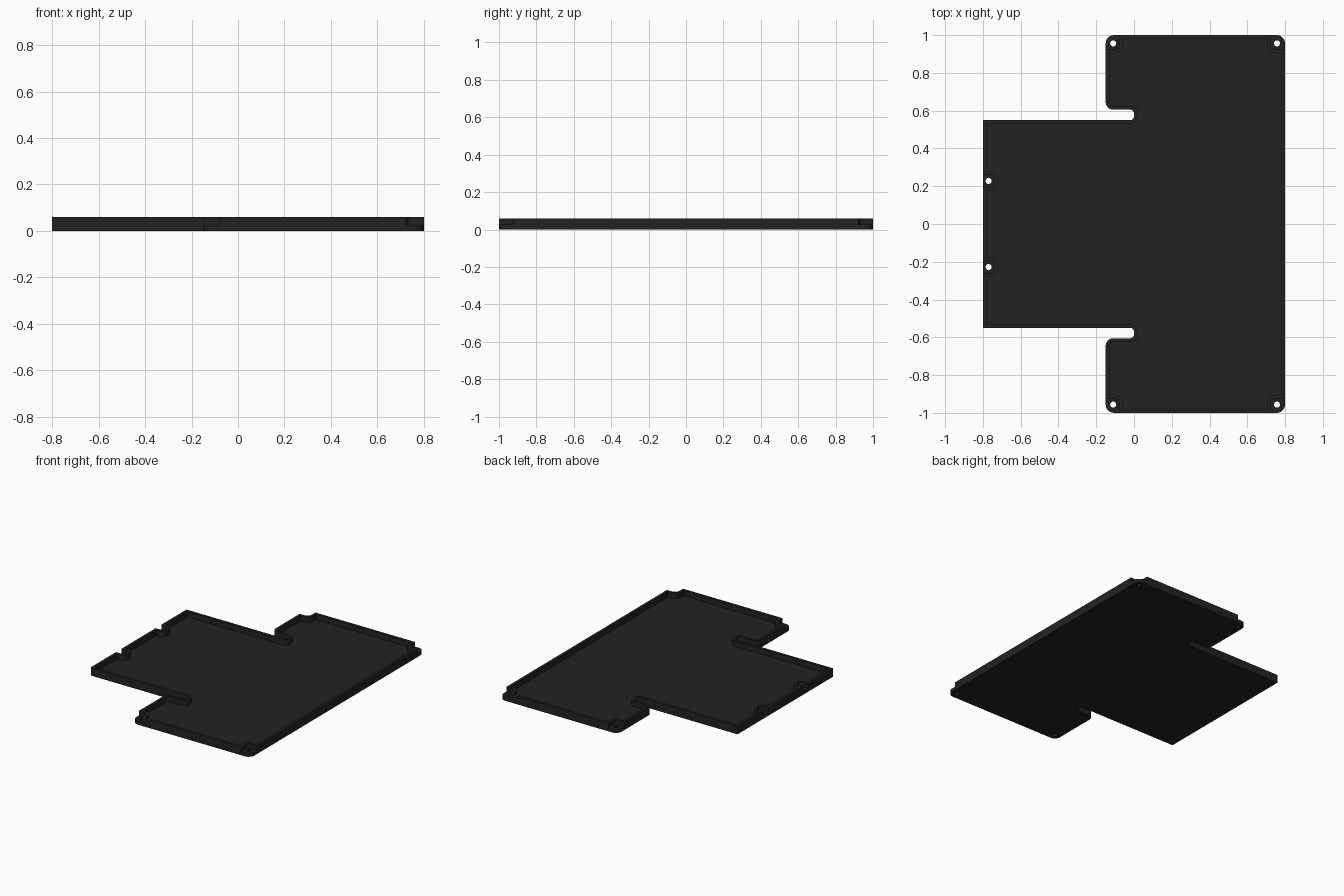
import bpy, bmesh, math
from mathutils import Vector

if "Cube" in bpy.data.objects:
    bpy.data.objects.remove(bpy.data.objects["Cube"])

HEIGHT, FLOOR, STEP, WALL = 0.06, 0.02, 0.026, 0.02

charcoal = bpy.data.materials.new("charcoal")
charcoal.diffuse_color = (0.016, 0.016, 0.016, 1)
charcoal.use_nodes = True
charcoal.node_tree.nodes["Principled BSDF"].inputs["Base Color"].default_value = charcoal.diffuse_color


def prism(name, pts, z0, z1):
    """Extrude a counter-clockwise outline from z0 to z1."""
    bm = bmesh.new()
    face = bm.faces.new([bm.verts.new((x, y, z0)) for x, y in pts])
    top = bmesh.ops.extrude_face_region(bm, geom=[face])["geom"]
    bmesh.ops.translate(bm, vec=(0, 0, z1 - z0),
                        verts=[v for v in top if isinstance(v, bmesh.types.BMVert)])
    bmesh.ops.recalc_face_normals(bm, faces=bm.faces)
    mesh = bpy.data.meshes.new(name)
    bm.to_mesh(mesh)
    bm.free()
    mesh.materials.append(charcoal)
    obj = bpy.data.objects.new(name, mesh)
    bpy.context.collection.objects.link(obj)
    return obj


def rounded(corners, inset=0.0, steps=8):
    """Round each (x, y, radius) corner, after moving every side inwards."""
    out, n = [], len(corners)
    for i, (x, y, r) in enumerate(corners):
        p = Vector((x, y))
        a = (p - Vector(corners[i - 1][:2])).normalized()
        b = (Vector(corners[(i + 1) % n][:2]) - p).normalized()
        turn = 1 if a.x * b.y - a.y * b.x > 0 else -1
        p = p + inset * Vector((-a.y - b.y, a.x + b.x))
        r = max(r - turn * inset, 0) if r else 0
        if r < 1e-4:
            out.append(p)
            continue
        centre = p - a * r + b * r
        for k in range(steps + 1):
            t = k / steps * math.pi / 2
            out.append(centre - b * r * math.cos(t) + a * r * math.sin(t))
    return out


def boss_outline(x, y, sx, sy, r, reach=0.06, n=32):
    """Circle stretched outwards past the plate edge along sx and sy."""
    pts = []
    for k in range(n):
        a = (k + 0.5) * 2 * math.pi / n
        c, s = math.cos(a), math.sin(a)
        pts.append((x + r * c + (sx * reach if sx * c > 0 else 0),
                    y + r * s + (sy * reach if sy * s > 0 else 0)))
    return pts


def cut(target, cutter):
    """Subtract the cutter and remove it."""
    mod = target.modifiers.new("cut", "BOOLEAN")
    mod.operation, mod.solver, mod.object = "DIFFERENCE", "EXACT", cutter
    bpy.context.view_layer.objects.active = target
    bpy.ops.object.modifier_apply(modifier=mod.name)
    bpy.data.objects.remove(cutter)


# Plate outline: wide right block, square left tab, two slots between them
half = [(0.8, 1, 0.045), (-0.15, 1, 0.045), (-0.15, 0.605, 0.04),
        (0, 0.605, 0.02), (0, 0.55, 0.02), (-0.8, 0.55, 0)]
outline = half + [(x, -y, r) for x, y, r in reversed(half)]
tray = prism("tray", rounded(outline), 0, HEIGHT)
pocket = prism("pocket_cutter", rounded(outline, WALL), FLOOR, 0.12)

# Screw positions with the direction in which each seat opens
screws = [(x, s * y, sx, s * sy) for s in (1, -1)
          for x, y, sx, sy in ((0.757, 0.956, 1, 1), (-0.11, 0.956, -1, 1),
                               (-0.77, 0.228, -1, 0))]

# Curved walls around the screw seats stay standing in the pocket
for s in screws:
    cut(pocket, prism("boss_cutter", boss_outline(*s, 0.053), -0.1, 0.2))
cut(tray, pocket)

# Lowered screw seats and through holes
for s in screws:
    cut(tray, prism("seat_cutter", boss_outline(*s, 0.033), STEP, 0.2))
    cut(tray, prism("hole_cutter", boss_outline(s[0], s[1], 0, 0, 0.016), -0.1, 0.2))

bpy.ops.object.select_all(action="DESELECT")
tray.select_set(True)
bpy.context.view_layer.objects.active = tray
bpy.ops.object.shade_smooth_by_angle(angle=math.radians(30))
